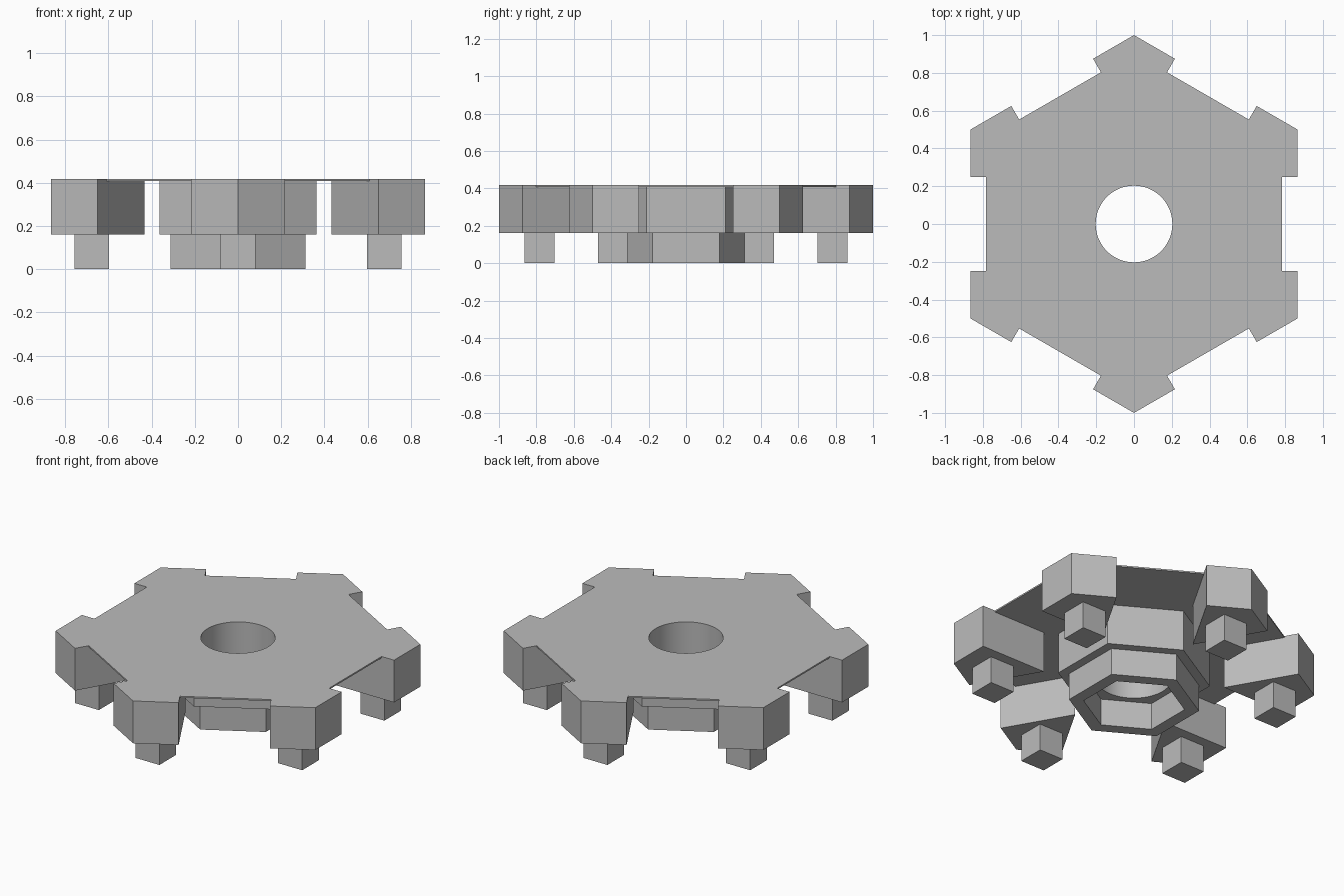
import bpy, bmesh
from math import pi, sin, cos, radians
from mathutils import Matrix, Vector

cube = bpy.data.objects.get("Cube")
if cube:
    bpy.data.objects.remove(cube, do_unlink=True)

# Heights of the levels
FOOT_TOP, PLATE_BOTTOM, TOP = 0.162, 0.408, 0.417

grey = bpy.data.materials.new("plain grey")
grey.use_nodes = True
grey.diffuse_color = (0.5, 0.5, 0.5, 1)
grey.node_tree.nodes["Principled BSDF"].inputs["Base Color"].default_value = (0.5, 0.5, 0.5, 1)


def ngon(radius, sides=6):
    """Regular polygon with a corner on the y axis."""
    return [Vector((radius * sin(-2 * pi * i / sides), radius * cos(2 * pi * i / sides)))
            for i in range(sides)]


def prism(name, outline, bottom, top):
    """Extrude a flat outline between two heights."""
    bm = bmesh.new()
    face = bm.faces.new([bm.verts.new((p[0], p[1], bottom)) for p in outline])
    grown = bmesh.ops.extrude_face_region(bm, geom=[face])["geom"]
    verts = [v for v in grown if isinstance(v, bmesh.types.BMVert)]
    bmesh.ops.translate(bm, verts=verts, vec=(0, 0, top - bottom))
    bmesh.ops.recalc_face_normals(bm, faces=bm.faces)
    mesh = bpy.data.meshes.new(name)
    bm.to_mesh(mesh)
    bm.free()
    mesh.materials.append(grey)
    obj = bpy.data.objects.new(name, mesh)
    bpy.context.collection.objects.link(obj)
    return obj


def select_only(obj):
    bpy.ops.object.select_all(action='DESELECT')
    obj.select_set(True)
    bpy.context.view_layer.objects.active = obj


def cut(obj, cutter):
    mod = obj.modifiers.new("opening", 'BOOLEAN')
    mod.operation = 'DIFFERENCE'
    mod.solver = 'EXACT'
    mod.object = cutter
    select_only(obj)
    bpy.ops.object.modifier_apply(modifier=mod.name)
    bpy.ops.object.shade_smooth_by_angle(angle=radians(30))


# Thin top plate, hub and hollow lower collar
plate = prism("top_plate", ngon(0.904), PLATE_BOTTOM, TOP)
hub = prism("hub", ngon(0.42), FOOT_TOP, PLATE_BOTTOM)
collar = prism("lower_collar", ngon(0.36), 0, FOOT_TOP)

# Round bore through plate and hub, six-sided recess through the collar
bore = prism("bore_cutter", ngon(0.203, 64), -0.1, 0.6)
recess = prism("recess_cutter", ngon(0.28), -0.1, 0.3)
cut(plate, bore)
cut(hub, bore)
cut(collar, recess)
for cutter in (bore, recess):
    bpy.data.objects.remove(cutter, do_unlink=True)

# Six kite-shaped corner arms, each with a square foot
kite = [Vector(p) for p in ((0, 1), (-0.2165, 0.875), (0, 0.5), (0.2165, 0.875))]
square = [Vector(p) * 0.08 for p in ((-1, -1), (1, -1), (1, 1), (-1, 1))]
for i, corner in enumerate(ngon(0.783)):
    turn = Matrix.Rotation(i * pi / 3, 2)
    prism(f"corner_arm_{i + 1}", [turn @ p for p in kite], FOOT_TOP, TOP)
    prism(f"foot_{i + 1}", [corner + p for p in square], 0, FOOT_TOP)
